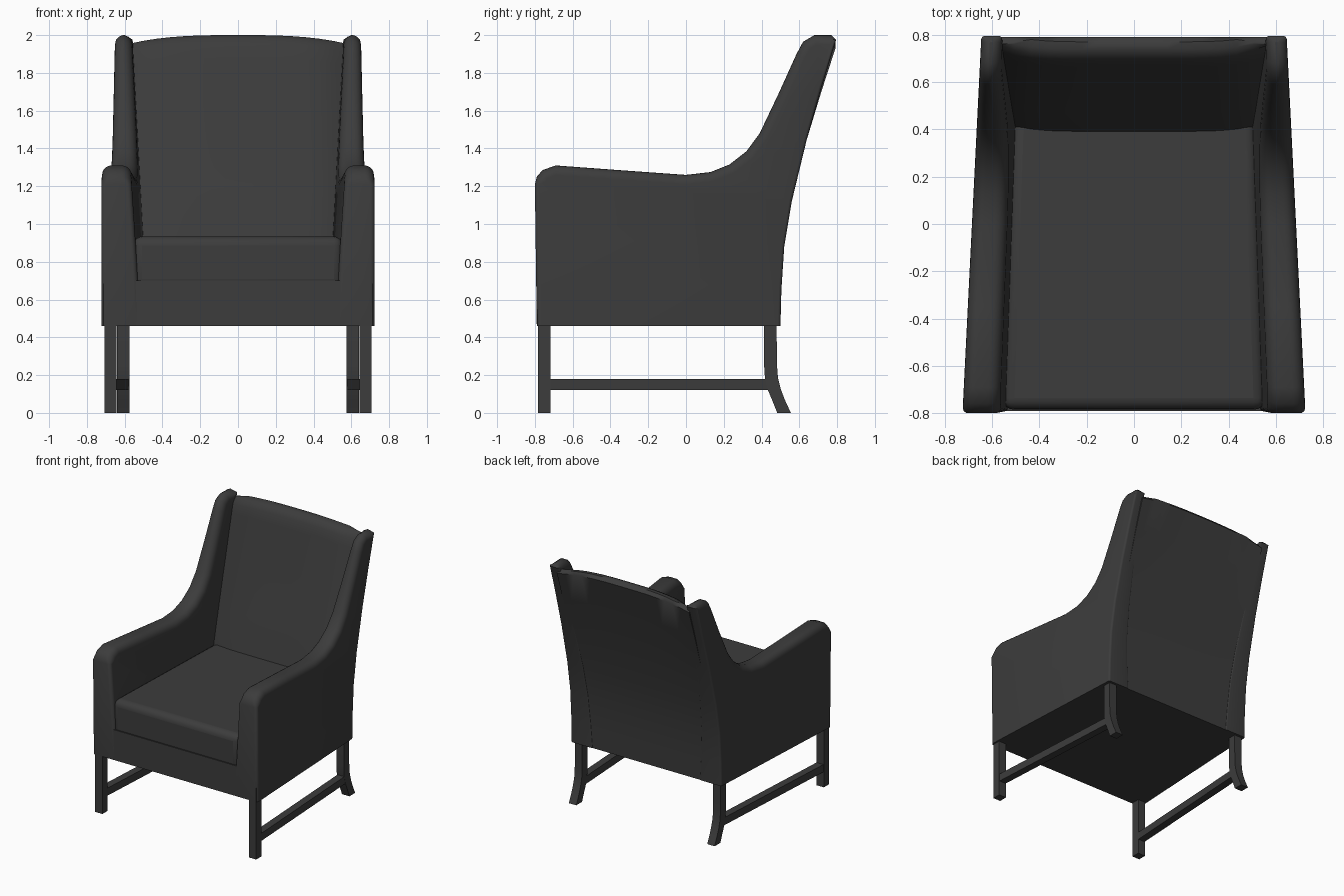
import bpy, bmesh, math
from mathutils import Vector

if "Cube" in bpy.data.objects:
    bpy.data.objects.remove(bpy.data.objects["Cube"])

charcoal = bpy.data.materials.new("charcoal")
charcoal.diffuse_color = (0.045, 0.045, 0.045, 1)
charcoal.use_nodes = True
charcoal.node_tree.nodes["Principled BSDF"].inputs["Base Color"].default_value = charcoal.diffuse_color


def loft(name, rings, mirror=False, bevel=0.0, angle=35):
    """Bridge equal-length closed rings of points and cap both ends."""
    bm = bmesh.new()
    rows = [[bm.verts.new(p) for p in ring] for ring in rings]
    n = len(rows[0])
    for a, b in zip(rows, rows[1:]):
        for i in range(n):
            j = (i + 1) % n
            bm.faces.new((a[i], a[j], b[j], b[i]))
    bm.faces.new(rows[0])
    bm.faces.new(rows[-1])
    bmesh.ops.recalc_face_normals(bm, faces=bm.faces)
    mesh = bpy.data.meshes.new(name)
    bm.to_mesh(mesh)
    bm.free()
    mesh.materials.append(charcoal)
    ob = bpy.data.objects.new(name, mesh)
    bpy.context.collection.objects.link(ob)
    bpy.ops.object.select_all(action='DESELECT')
    ob.select_set(True)
    bpy.context.view_layer.objects.active = ob
    if bevel:
        mod = ob.modifiers.new("bevel", 'BEVEL')
        mod.width, mod.segments = bevel, 4
    if mirror:
        ob.modifiers.new("mirror", 'MIRROR')
    bpy.ops.object.shade_smooth_by_angle(angle=math.radians(angle))
    return ob


def outer_x(y):
    return 0.685 - 0.05 * y


def inner_x(y, z):
    return 0.545 - 0.035 * (y + 0.8) + 0.065 * (z - 0.93)


# arm and wing: side outline (y, z), edge rounding swept across the thickness
front = [(-0.79, 0.46), (-0.80, 1.21)]
top = [(-0.79, 1.25), (-0.76, 1.285), (-0.69, 1.31), (-0.35, 1.285), (0.0, 1.26),
       (0.13, 1.275), (0.23, 1.315), (0.32, 1.385), (0.39, 1.48), (0.49, 1.69),
       (0.585, 1.90), (0.62, 1.965), (0.68, 2.0), (0.77, 2.0)]
back = [(0.795, 1.975), (0.72, 1.73), (0.64, 1.45), (0.56, 1.12), (0.52, 0.88),
        (0.505, 0.65), (0.50, 0.46)]
outline = front + top + back
radii = [0.025] * len(front) + [0.05] * len(top) + [0.015] * len(back)


def side_ring(a, outer):
    ring = []
    for i, (y, z) in enumerate(outline):
        p, q = outline[i - 1], outline[(i + 1) % len(outline)]
        n = Vector((q[1] - p[1], p[0] - q[0])).normalized()
        if z == 0.46:
            n = Vector((1 if y < 0 else -1, 0))
        r = radii[i]
        yy, zz = Vector((y, z)) + n * r * (1 - math.sin(a))
        d = r * (1 - math.cos(a))
        ring.append((outer_x(yy) - d if outer else inner_x(yy, zz) + d, yy, zz))
    return ring


steps = [math.pi / 2 * k / 5 for k in range(6)]
loft("arm_and_wing", [side_ring(a, True) for a in steps] +
     [side_ring(a, False) for a in reversed(steps)], mirror=True, angle=45)

# backrest: profile swept across the width with a crowned top and soft sides
back_front = [(0.36, 0.46), (0.36, 0.80), (0.39, 0.93), (0.47, 1.20), (0.58, 1.58),
              (0.665, 1.88), (0.685, 1.95), (0.71, 1.985), (0.74, 2.0), (0.77, 2.0)]
rings = []
for k in range(17):
    x = -0.58 + 1.16 * k / 16
    t = abs(x) / 0.55
    push = 0.05 * t ** 6
    drop = 0.04 * t ** 3
    ring = [(x, min(y + push, 0.74 + 0.01 * i - 0.06) if i > 7 and push > 0.03 else y + push * 0.8,
             z - drop * max(0, (z - 1.2) / 0.8)) for i, (y, z) in enumerate(back_front)]
    ring += [(x, y - 0.004, z - drop * max(0, (z - 1.2) / 0.8)) for y, z in back]
    rings.append(ring)
loft("backrest", rings, angle=50)


def slab(name, wf, wb, y0, y1, z0, z1, **kw):
    """Tapered block: half-width wf at the front, wb at the back."""
    plan = [(-wf, y0), (wf, y0), (wb, y1), (-wb, y1)]
    return loft(name, [[(x, y, z) for x, y in plan] for z in (z0, z1)], **kw)


# seat base and cushion
slab("seat_base", 0.712, 0.648, -0.79, 0.494, 0.46, 0.70)
slab("seat_cushion", 0.557, 0.515, -0.785, 0.45, 0.66, 0.935, bevel=0.05)

# legs and side stretchers
loft("front_leg", [[(0.643, -0.783, z), (0.708, -0.783, z), (0.708, -0.717, z),
                    (0.643, -0.717, z)] for z in (0, 0.47)], mirror=True)
leg_path = [(0.483, 0.555, 0), (0.455, 0.523, 0.07), (0.432, 0.502, 0.125),
            (0.418, 0.487, 0.185), (0.413, 0.481, 0.26), (0.413, 0.48, 0.47)]
loft("back_leg", [[(0.575, a, z), (0.64, a, z), (0.64, b, z), (0.575, b, z)]
                  for a, b, z in leg_path], mirror=True)
loft("side_stretcher", [[(x - 0.03, y, 0.12), (x + 0.03, y, 0.12), (x + 0.03, y, 0.18),
                         (x - 0.03, y, 0.18)] for x, y in ((0.675, -0.73), (0.608, 0.45))],
     mirror=True)
